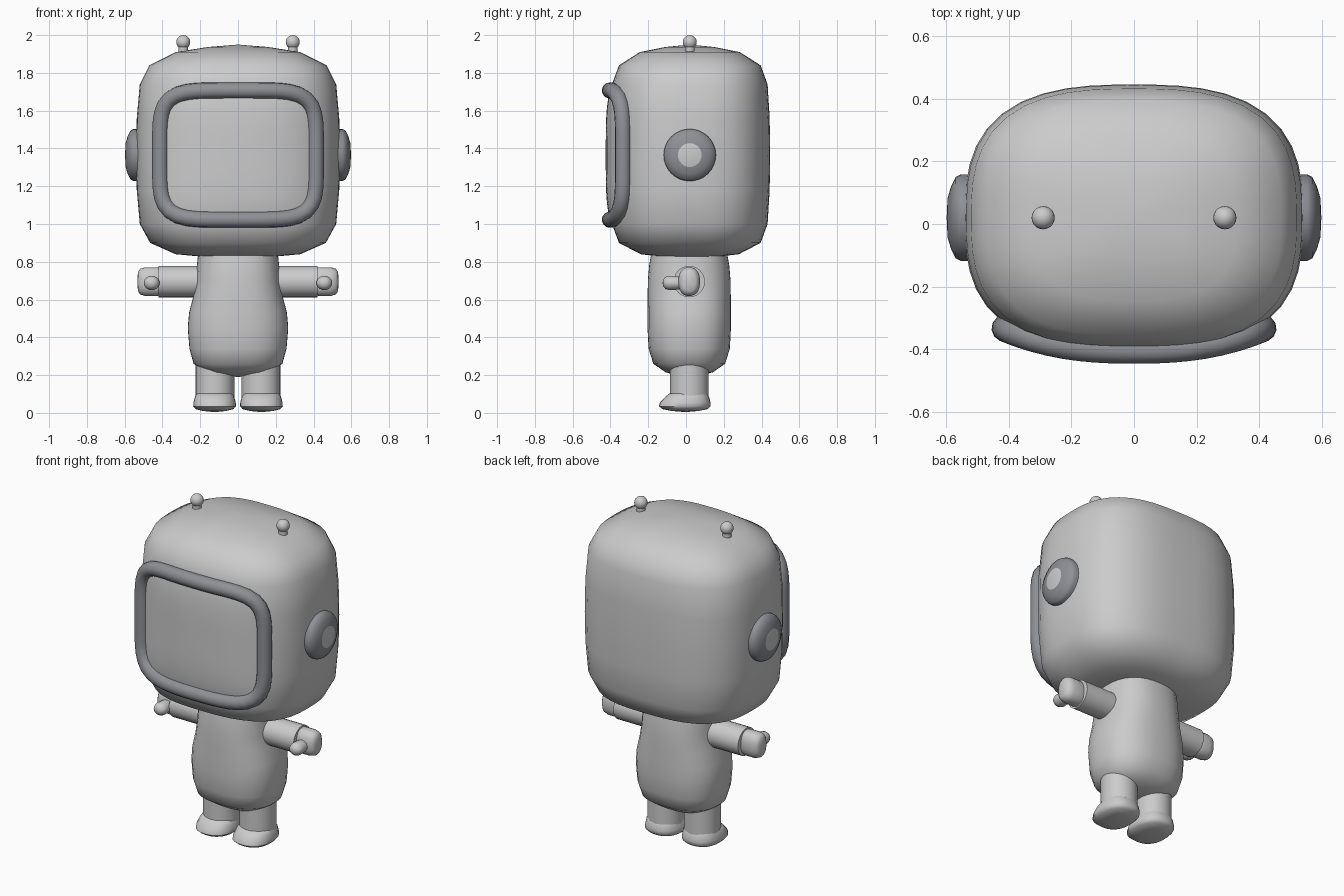
import bpy, bmesh
from math import sin, cos, pi, radians

if "Cube" in bpy.data.objects:
    bpy.data.objects.remove(bpy.data.objects["Cube"])


def material(name, rgb):
    m = bpy.data.materials.new(name)
    m.use_nodes = True
    m.diffuse_color = (*rgb, 1)
    m.node_tree.nodes["Principled BSDF"].inputs["Base Color"].default_value = (*rgb, 1)
    return m


light_grey = material("light grey", (0.6, 0.6, 0.6))
slate_grey = material("slate grey", (0.27, 0.28, 0.305))


def smooth(obj):
    bpy.ops.object.select_all(action="DESELECT")
    obj.select_set(True)
    bpy.context.view_layer.objects.active = obj
    bpy.ops.object.shade_smooth_by_angle(angle=radians(45))


def outline(a, b, n=2.0, count=32):
    """Superellipse outline with half sizes a and b and squareness n."""
    points = []
    for i in range(count):
        c, s = cos(2 * pi * i / count), sin(2 * pi * i / count)
        r = (abs(c) ** n + abs(s) ** n) ** (-1 / n)
        points.append((a * r * c, b * r * s))
    return points


def ring(axis, at, u, v, a, b, n=2.0, count=32):
    """Outline across an axis, centred on (u, v) in the other two."""
    place = {"x": lambda p, q: (at, p, q),
             "y": lambda p, q: (p, at, q),
             "z": lambda p, q: (p, q, at)}[axis]
    return [place(u + p, v + q) for p, q in outline(a, b, n, count)]


def skin(name, rings, *mats):
    """Closed surface through a stack of rings."""
    bm = bmesh.new()
    loops = [[bm.verts.new(p) for p in r] for r in rings]
    for lo, hi in zip(loops, loops[1:]):
        for i in range(len(lo)):
            bm.faces.new((lo[i - 1], lo[i], hi[i], hi[i - 1]))
    bm.faces.new(loops[0])
    bm.faces.new(loops[-1])
    bmesh.ops.remove_doubles(bm, verts=bm.verts, dist=1e-5)
    bmesh.ops.recalc_face_normals(bm, faces=bm.faces)
    mesh = bpy.data.meshes.new(name)
    bm.to_mesh(mesh)
    bm.free()
    for m in mats:
        mesh.materials.append(m)
    obj = bpy.data.objects.new(name, mesh)
    bpy.context.collection.objects.link(obj)
    smooth(obj)
    return obj


MID = 0.02  # depth centre of head and limbs

# Head: rounded box, (height, half width, half depth)
head = [(0.82, 0, 0), (0.826, 0.18, 0.14), (0.84, 0.33, 0.26), (0.9, 0.465, 0.375),
        (1.0, 0.52, 0.412), (1.18, 0.536, 0.423), (1.36, 0.54, 0.425),
        (1.56, 0.536, 0.423), (1.74, 0.52, 0.412), (1.84, 0.47, 0.375),
        (1.91, 0.33, 0.265), (1.937, 0.16, 0.13), (1.95, 0, 0)]
skin("head", [ring("z", z, 0, MID, a, b, 2.8, 48) for z, a, b in head], light_grey)

# Torso: pear shape
torso = [(0.19, 0, 0), (0.2, 0.09, 0.07), (0.215, 0.165, 0.125), (0.26, 0.235, 0.19),
         (0.34, 0.257, 0.215), (0.45, 0.266, 0.221), (0.53, 0.259, 0.221),
         (0.62, 0.236, 0.22), (0.7, 0.222, 0.219), (0.78, 0.218, 0.212),
         (0.85, 0.21, 0.2)]
skin("torso", [ring("z", z, 0, 0.017, a, b, 2.5) for z, a, b in torso], light_grey)

# Visor: bowed frame and bulging panel
VISOR_Z = 1.365
HALF_X, HALF_Z = 0.412, 0.342


def bow(x):
    return -0.403 + 0.07 * (abs(x) / HALF_X) ** 2.5


curve = bpy.data.curves.new("visor_frame", "CURVE")
curve.dimensions = "3D"
curve.bevel_depth = 0.043
curve.bevel_resolution = 4
path = outline(HALF_X, HALF_Z, 5, 64)
spline = curve.splines.new("POLY")
spline.points.add(len(path) - 1)
for point, (x, z) in zip(spline.points, path):
    point.co = (x, bow(x), VISOR_Z + z, 1)
spline.use_cyclic_u = True
curve.materials.append(slate_grey)
frame = bpy.data.objects.new("visor_frame", curve)
bpy.context.collection.objects.link(frame)
bpy.ops.object.select_all(action="DESELECT")
frame.select_set(True)
bpy.context.view_layer.objects.active = frame
bpy.ops.object.convert(target="MESH")
smooth(bpy.context.view_layer.objects.active)

panel = [[(x * s, bow(x * s) - 0.022 * (1 - s ** 4), VISOR_Z + z * s) for x, z in path]
         for s in (0, 0.2, 0.4, 0.55, 0.7, 0.8, 0.9, 1)]
panel.append([(x, -0.25, VISOR_Z + z) for x, z in path])
skin("visor_panel", panel, light_grey)

# Paired parts
for side, label in ((1, "left"), (-1, "right")):
    # Ear cap with a pale centre
    ear_profile = [(0.5, 0.138), (0.553, 0.138), (0.569, 0.13), (0.584, 0.1),
                   (0.595, 0.063), (0.598, 0)]
    ear = skin(label + "_ear_cap",
               [ring("x", side * x, MID, VISOR_Z, r, r) for x, r in ear_profile],
               slate_grey, light_grey)
    for face in ear.data.polygons:
        face.material_index = int(abs(face.center.x) > 0.594)

    # Antenna stub and ball
    skin(label + "_antenna_stem",
         [ring("z", z, side * 0.29, MID, 0.026, 0.026, 2, 16) for z in (1.88, 1.938)],
         light_grey)
    ball = [(1.963 - 0.037 * cos(pi * i / 10), 0.037 * sin(pi * i / 10)) for i in range(11)]
    skin(label + "_antenna_ball",
         [ring("z", z, side * 0.29, MID, r, r, 2, 20) for z, r in ball], light_grey)

    # Arm, hand and thumb
    skin(label + "_arm",
         [ring("x", side * x, 0.017, 0.695, 0.083, 0.083, 2, 24) for x in (0.12, 0.42)],
         light_grey)
    hand = [(0.4, 0.05, 0.07), (0.43, 0.056, 0.076), (0.49, 0.057, 0.076),
            (0.518, 0.05, 0.068), (0.53, 0.034, 0.05), (0.533, 0, 0)]
    skin(label + "_hand",
         [ring("x", side * x, 0.017, 0.695, a, b, 2.4, 24) for x, a, b in hand], light_grey)
    thumb = [(0, 0.03), (-0.05, 0.036), (-0.09, 0.038), (-0.11, 0.031),
             (-0.121, 0.017), (-0.124, 0)]
    skin(label + "_thumb",
         [ring("y", y, side * 0.457, 0.688, r * 1.1, r, 2, 20) for y, r in thumb], light_grey)

    # Leg and foot
    skin(label + "_leg",
         [ring("z", z, side * 0.122, 0.017, 0.103, 0.103, 2, 24) for z in (0.08, 0.32)],
         light_grey)
    foot = [(0.004, 0, 0, 0), (0.01, 0.06, -0.075, 0.065), (0.02, 0.1, -0.125, 0.115),
            (0.035, 0.113, -0.143, 0.13), (0.055, 0.112, -0.138, 0.13),
            (0.085, 0.104, -0.11, 0.122), (0.102, 0.095, -0.088, 0.112), (0.108, 0.07, -0.06, 0.09)]
    skin(label + "_foot",
         [ring("z", z, side * 0.124, (f + b) / 2, a, (b - f) / 2, 2.4, 24)
          for z, a, f, b in foot], light_grey)
